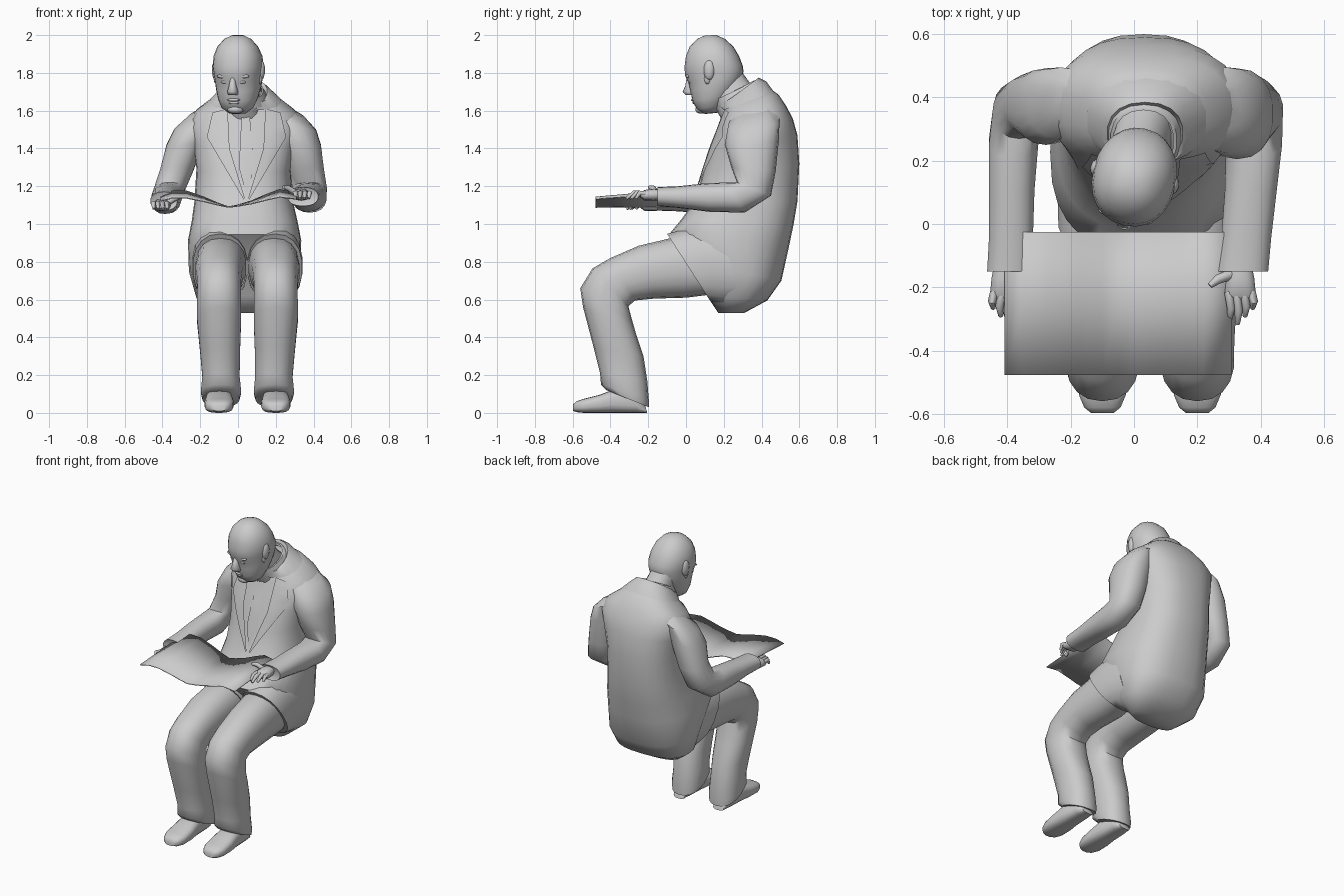
import bpy, math
from mathutils import Vector, Matrix
from mathutils.bvhtree import BVHTree

cube = bpy.data.objects.get("Cube")
if cube:
    bpy.data.objects.remove(cube)

grey = bpy.data.materials.new("plain_grey")
grey.use_nodes = True
COLOR = (0.6, 0.6, 0.6, 1)
grey.diffuse_color = COLOR
grey.node_tree.nodes["Principled BSDF"].inputs["Base Color"].default_value = COLOR


def make(name, verts, faces, angle=50):
    mesh = bpy.data.meshes.new(name)
    mesh.from_pydata(verts, [], faces)
    mesh.materials.append(grey)
    obj = bpy.data.objects.new(name, mesh)
    bpy.context.collection.objects.link(obj)
    bpy.ops.object.select_all(action='DESELECT')
    obj.select_set(True)
    bpy.context.view_layer.objects.active = obj
    bpy.ops.object.mode_set(mode='EDIT')
    bpy.ops.mesh.select_all(action='SELECT')
    bpy.ops.mesh.normals_make_consistent(inside=False)
    bpy.ops.object.mode_set(mode='OBJECT')
    bpy.ops.object.shade_smooth_by_angle(angle=math.radians(angle))
    return obj


def bridge(count, n):
    return [(i * n + j, i * n + (j + 1) % n, (i + 1) * n + (j + 1) % n, (i + 1) * n + j)
            for i in range(count - 1) for j in range(n)]


def loft(name, rings, n=18, power=0.88, turn=None, caps=True, angle=50):
    """Ring: front/top (y, z), back/bottom (y, z), centre x, half width, optional sideways slope."""
    verts = []
    for y0, z0, y1, z1, x, w, *slope in rings:
        a, b = Vector((x, y0, z0)), Vector((x, y1, z1))
        mid, half = (a + b) / 2, (a - b) / 2
        side = Vector((w, 0, w * sum(slope)))
        for j in range(n):
            t = math.tau * j / n
            c, s = [math.copysign(abs(k) ** power, k) for k in (math.cos(t), math.sin(t))]
            verts.append(mid + half * c + side * s)
    if turn:
        verts = [turn @ v for v in verts]
    faces = bridge(len(rings), n)
    if caps:
        faces += [tuple(range(n)), tuple(range(len(verts) - n, len(verts)))]
    make(name, verts, faces, angle)
    return BVHTree.FromPolygons(verts, faces)


def tube(name, points, radii, n=8):
    pts = [Vector(p) for p in points]
    verts = []
    for i, p in enumerate(pts):
        d = pts[min(i + 1, len(pts) - 1)] - pts[max(i - 1, 0)]
        side = d.cross(Vector((0, 0, 1))).normalized()
        up = side.cross(d).normalized()
        verts += [p + (side * math.cos(math.tau * j / n) + up * math.sin(math.tau * j / n)) * radii[i]
                  for j in range(n)]
    make(name, verts, bridge(len(pts), n) + [tuple(range(n)), tuple(range(len(verts) - n, len(verts)))])


def ball(name, centre, scale, turn):
    n = 12
    verts = []
    for i in range(1, 8):
        a = math.pi * i / 8
        for j in range(n):
            t = math.tau * j / n
            verts.append(turn @ (Vector(centre) + Vector((math.sin(a) * math.cos(t) * scale[0],
                         math.sin(a) * math.sin(t) * scale[1], math.cos(a) * scale[2]))))
    make(name, verts, bridge(7, n) + [tuple(range(n)), tuple(range(6 * n, 7 * n))], 80)


# Jacket body, hem to collar
jacket = loft("jacket", [
    (.17, .53, .31, .53, .04, .16), (.11, .62, .43, .595, .04, .26),
    (.04, .80, .505, .70, .035, .295), (-.09, .945, .545, .88, .035, .30),
    (-.02, 1.03, .57, 1.0, .035, .28), (.05, 1.13, .59, 1.12, .03, .26),
    (.09, 1.27, .60, 1.32, .03, .25), (.13, 1.4, .59, 1.47, .035, .275),
    (.17, 1.5, .565, 1.56, .04, .30), (.195, 1.57, .53, 1.625, .04, .265),
    (.21, 1.62, .49, 1.685, .04, .19), (.22, 1.65, .44, 1.72, .04, .14)], n=28, power=.8, angle=70)

# Neck, shirt collar and folded jacket collar
loft("neck", [(.19, 1.55, .42, 1.66, .035, .10), (.13, 1.66, .35, 1.73, .02, .09),
              (.10, 1.72, .30, 1.80, .005, .09)])
loft("shirt_collar", [(.17, 1.61, .43, 1.70, .035, .13), (.15, 1.655, .375, 1.76, .03, .105),
                      (.165, 1.655, .36, 1.76, .03, .095)], caps=False)
loft("jacket_collar", [(.19, 1.60, .465, 1.70, .04, .19), (.175, 1.635, .425, 1.755, .035, .14),
                       (.19, 1.63, .385, 1.775, .035, .12), (.2, 1.61, .37, 1.74, .035, .11)], caps=False)


def chest_strip(name, left_edge, right_edge, lift=.012):
    """Thin cloth strip laid on the front of the jacket between two (x, z) edges."""
    verts, steps, across = [], 6, 4
    for k in range(len(left_edge) - 1):
        for s in range(steps + (k == len(left_edge) - 2)):
            a = Vector(left_edge[k]).lerp(Vector(left_edge[k + 1]), s / steps)
            b = Vector(right_edge[k]).lerp(Vector(right_edge[k + 1]), s / steps)
            for i in range(across + 1):
                p = a.lerp(b, i / across)
                hit = jacket.ray_cast(Vector((p.x, -2, p.y)), Vector((0, 1, 0)))[0]
                verts.append(Vector((p.x, (hit.y if hit else .3) - lift, p.y)))
    w = across + 1
    make(name, verts, [(r * w + i, r * w + i + 1, r * w + w + i + 1, r * w + w + i)
                       for r in range(len(verts) // w - 1) for i in range(across)])


# Lapels and tie
for side, label in ((1, "left"), (-1, "right")):
    chest_strip(label + "_lapel",
                [(.045 + side * x, z) for x, z in ((.10, 1.61), (.09, 1.4), (.01, 1.14))],
                [(.045 + side * x, z) for x, z in ((.18, 1.59), (.21, 1.46), (.015, 1.13))])
chest_strip("tie", [(.02, 1.6), (.005, 1.3), (.04, 1.17)], [(.06, 1.6), (.085, 1.3), (.05, 1.17)], .008)

# Head, turned a little to its right
pivot = Vector((0, .14, 0))
turn = Matrix.Translation(pivot) @ Matrix.Rotation(math.radians(-13), 4, 'Z') @ Matrix.Translation(-pivot)
loft("head", [
    (.10, 1.583, .17, 1.59, 0, .045), (.06, 1.605, .21, 1.63, 0, .085),
    (.035, 1.65, .25, 1.68, 0, .105), (.025, 1.70, .285, 1.74, 0, .118),
    (.015, 1.745, .30, 1.78, 0, .124), (-.005, 1.785, .305, 1.81, 0, .128),
    (-.008, 1.83, .30, 1.84, 0, .133), (.0, 1.89, .28, 1.89, 0, .127),
    (.02, 1.94, .25, 1.94, 0, .106), (.06, 1.98, .205, 1.98, 0, .07),
    (.10, 1.998, .16, 2.0, 0, .03)], n=24, power=.92, turn=turn)
loft("nose", [(.0, 1.775, .04, 1.775, 0, .012), (-.008, 1.73, .04, 1.73, 0, .02),
              (-.022, 1.70, .05, 1.70, 0, .028), (-.005, 1.683, .05, 1.683, 0, .024)],
     n=10, turn=turn, angle=80)
ball("upper_lip", (0, .038, 1.657), (.036, .012, .008), turn)
ball("lower_lip", (0, .045, 1.643), (.03, .012, .009), turn)
ball("chin", (0, .078, 1.607), (.045, .03, .024), turn)
for side, label in ((1, "left"), (-1, "right")):
    ball(label + "_ear", (side * .122, .15, 1.815), (.022, .03, .055), turn)
    ball(label + "_ear_lobe", (side * .118, .14, 1.77), (.014, .018, .03), turn)
    ball(label + "_eye", (side * .045, .032, 1.752), (.022, .014, .01), turn)
    ball(label + "_brow", (side * .046, .022, 1.782), (.042, .014, .012), turn)

# Sleeves: top/front, bottom/back, centre, half width, sideways slope at the shoulder
sleeve = [(.30, 1.60, .44, 1.62, .225, .08, -.5), (.225, 1.53, .495, 1.56, .262, .112, -.4),
          (.205, 1.42, .492, 1.45, .302, .106, -.15), (.24, 1.30, .475, 1.28, .338, .095, 0),
          (.27, 1.22, .45, 1.15, .37, .087, 0), (.21, 1.22, .31, 1.06, .38, .083, 0),
          (.10, 1.215, .12, 1.065, .378, .077, 0), (-.04, 1.20, -.04, 1.085, .372, .074, 0),
          (-.15, 1.195, -.15, 1.095, .368, .076, 0), (-.14, 1.18, -.14, 1.11, .368, .06, 0)]
for side, label in ((1, "left"), (-1, "right")):
    rings = []
    for i, (y0, z0, y1, z1, x, w, slope) in enumerate(sleeve):
        drop = .03 * max(0, i - 4) / 5 if side < 0 else 0
        back = .045 if side < 0 and i < 4 else 0
        rings.append((y0 + back, z0 - drop, y1, z1 - drop, side * x + .04 - .073 * i / 9,
                      w * (1.08 if side > 0 else .95), side * slope))
    loft(label + "_sleeve", rings)

    # Hand with fingers over the page edge and the thumb on top
    hx, hz = (.335, 1.155) if side > 0 else (-.405, 1.10)
    loft(label + "_palm", [(-.12, hz + .025, -.12, hz - .025, hx, .035),
                           (-.17, hz + .032, -.17, hz - .032, hx, .045),
                           (-.22, hz + .025, -.22, hz - .03, hx, .05),
                           (-.24, hz + .012, -.24, hz - .016, hx, .045)], n=12)
    for f in range(4):
        fx = hx + side * (.036 - .024 * f)
        reach = (.05, .075, .1, .085)[f]
        tube(f"{label}_finger_{f + 1}",
             [(fx, -.215, hz + .005), (fx + side * .008, -.215 - reach * .6, hz + .01),
              (fx + side * .004, -.215 - reach, hz - .02)], (.014, .013, .008))
    tube(label + "_thumb", [(hx - side * .03, -.16, hz + .01), (hx - side * .07, -.175, hz + .035),
                            (hx - side * .095, -.195, hz + .04)], (.017, .015, .009))

# Jacket skirts over the thighs, trouser legs and shoes
for side, label in ((1, "left"), (-1, "right")):
    x = .05 + side * .15
    loft(label + "_jacket_skirt", [
        (.22, .99, .28, .57, x - side * .01, .14), (.04, .985, .19, .575, x - side * .005, .148),
        (-.10, .948, .13, .59, x - side * .005, .146)])
    loft(label + "_trouser", [
        (.24, .93, .24, .64, x, .12), (-.06, .93, .0, .61, x - side * .01, .135),
        (-.25, .885, -.17, .605, x, .128), (-.40, .82, -.27, .595, x, .12),
        (-.495, .765, -.305, .565, x, .117), (-.56, .66, -.285, .49, x, .118),
        (-.545, .56, -.265, .42, x, .118), (-.49, .35, -.225, .30, x - side * .005, .107),
        (-.455, .21, -.205, .17, x - side * .01, .1), (-.45, .15, -.197, .07, x - side * .01, .108),
        (-.42, .12, -.197, .03, x - side * .01, .098)])
    loft(label + "_shoe", [
        (-.215, .035, -.205, 0, x, .04), (-.27, .11, -.26, 0, x, .06),
        (-.38, .125, -.38, 0, x, .07), (-.46, .095, -.46, 0, x, .078),
        (-.54, .075, -.54, 0, x, .075), (-.58, .062, -.58, .004, x, .058),
        (-.598, .045, -.598, .01, x, .035)], power=.7)

# Open newspaper: two curved pages meeting at a fold, lifting more toward the reader
profile = [(-.41, 1.125), (-.35, 1.14), (-.27, 1.14), (-.18, 1.122), (-.10, 1.102), (-.05, 1.092),
           (.0, 1.098), (.07, 1.11), (.15, 1.13), (.22, 1.145), (.31, 1.135)]
depths = (-.478, -.25, -.025)
count = len(profile)
sheet = [Vector((x, y, z + (y + .478) * (z - 1.09) * 1.6)) for y in depths for x, z in profile]
paper = make("newspaper", sheet, [(r * count + i, r * count + i + 1, (r + 1) * count + i + 1, (r + 1) * count + i)
                                  for r in range(len(depths) - 1) for i in range(count - 1)])
thick = paper.modifiers.new("thickness", 'SOLIDIFY')
thick.thickness = .006
